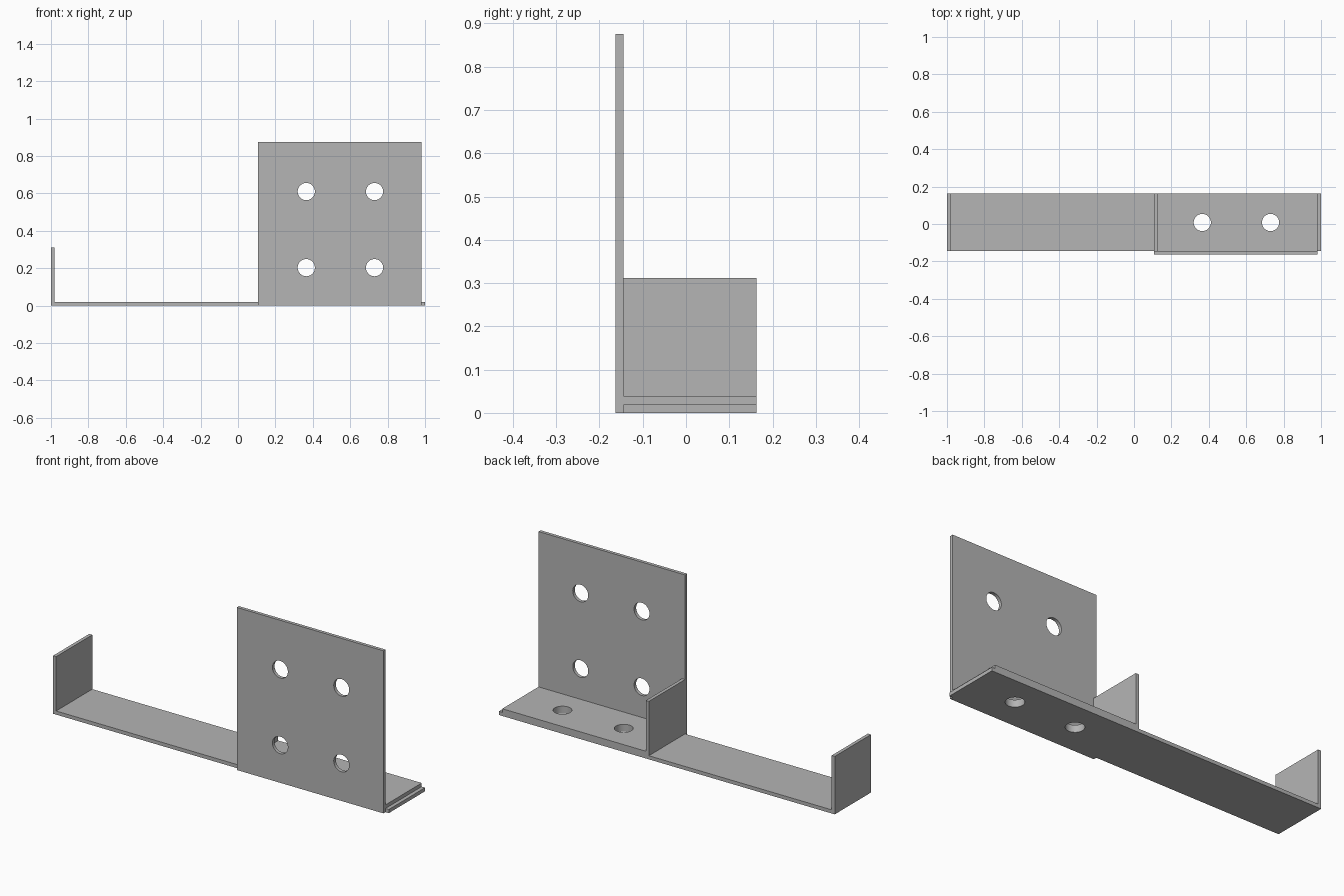
import bpy
import bmesh
from math import pi
from mathutils import Matrix, Vector

if "Cube" in bpy.data.objects:
    bpy.data.objects.remove(bpy.data.objects["Cube"])

T = 0.0185                     # sheet thickness
FRONT, BACK = -0.145, 0.163    # depth range of the bent strips
HOLE_X = (0.365, 0.73)
HOLE_R = 0.046

# Dark grey steel
steel = bpy.data.materials.new("dark_grey")
steel.diffuse_color = (0.46, 0.46, 0.46, 1)
steel.use_nodes = True
steel.node_tree.nodes["Principled BSDF"].inputs["Base Color"].default_value = steel.diffuse_color


def extrude(name, profile, y0, y1):
    """Extrude an XZ outline from y0 to y1."""
    bm = bmesh.new()
    face = bm.faces.new([bm.verts.new((x, y0, z)) for x, z in profile])
    ret = bmesh.ops.extrude_face_region(bm, geom=[face])
    moved = [v for v in ret["geom"] if isinstance(v, bmesh.types.BMVert)]
    bmesh.ops.translate(bm, verts=moved, vec=(0, y1 - y0, 0))
    bmesh.ops.recalc_face_normals(bm, faces=bm.faces)
    mesh = bpy.data.meshes.new(name)
    bm.to_mesh(mesh)
    bm.free()
    mesh.materials.append(steel)
    obj = bpy.data.objects.new(name, mesh)
    bpy.context.collection.objects.link(obj)
    return obj


def angle_profile(x0, x1, z0, top):
    """L outline: upright on the left, flat leg to the right."""
    return [(x0, z0), (x1, z0), (x1, z0 + T + 0.001), (x0 + T, z0 + T + 0.001),
            (x0 + T, top), (x0, top)]


def drill(obj, centres, rotation):
    """Cut round holes through obj, then bake the result."""
    bm = bmesh.new()
    for c in centres:
        bmesh.ops.create_cone(bm, cap_ends=True, segments=40, radius1=HOLE_R,
                              radius2=HOLE_R, depth=0.15,
                              matrix=Matrix.Translation(Vector(c)) @ rotation)
    mesh = bpy.data.meshes.new("hole_cutter")
    bm.to_mesh(mesh)
    bm.free()
    mesh.materials.append(steel)
    cutter = bpy.data.objects.new("hole_cutter", mesh)
    cutter.hide_render = True
    bpy.context.collection.objects.link(cutter)
    mod = obj.modifiers.new("holes", "BOOLEAN")
    mod.operation, mod.solver, mod.object = "DIFFERENCE", "EXACT", cutter
    bpy.ops.object.select_all(action="DESELECT")
    bpy.context.view_layer.objects.active = obj
    obj.select_set(True)
    bpy.ops.object.modifier_apply(modifier="holes")
    bpy.data.objects.remove(cutter)
    bpy.ops.object.shade_smooth_by_angle()


# Long bottom strap with upturned left end
strap = extrude("base_strap", angle_profile(-1, 1, 0, 0.312), FRONT, BACK)

# Shorter angle resting on the strap
angle = extrude("inner_angle", angle_profile(0.107, 0.98, T + 0.001, 0.312), FRONT, BACK)

# Tall front mounting plate
plate = extrude("front_plate", [(0.107, 0), (0.98, 0), (0.98, 0.875), (0.107, 0.875)],
                -0.163, FRONT)

# Bolt holes: two down through both legs, four through the plate
for part in (strap, angle):
    drill(part, [(x, 0.008, 0.02) for x in HOLE_X], Matrix())
drill(plate, [(x, -0.154, z) for x in HOLE_X for z in (0.203, 0.61)],
      Matrix.Rotation(pi / 2, 4, "X"))
